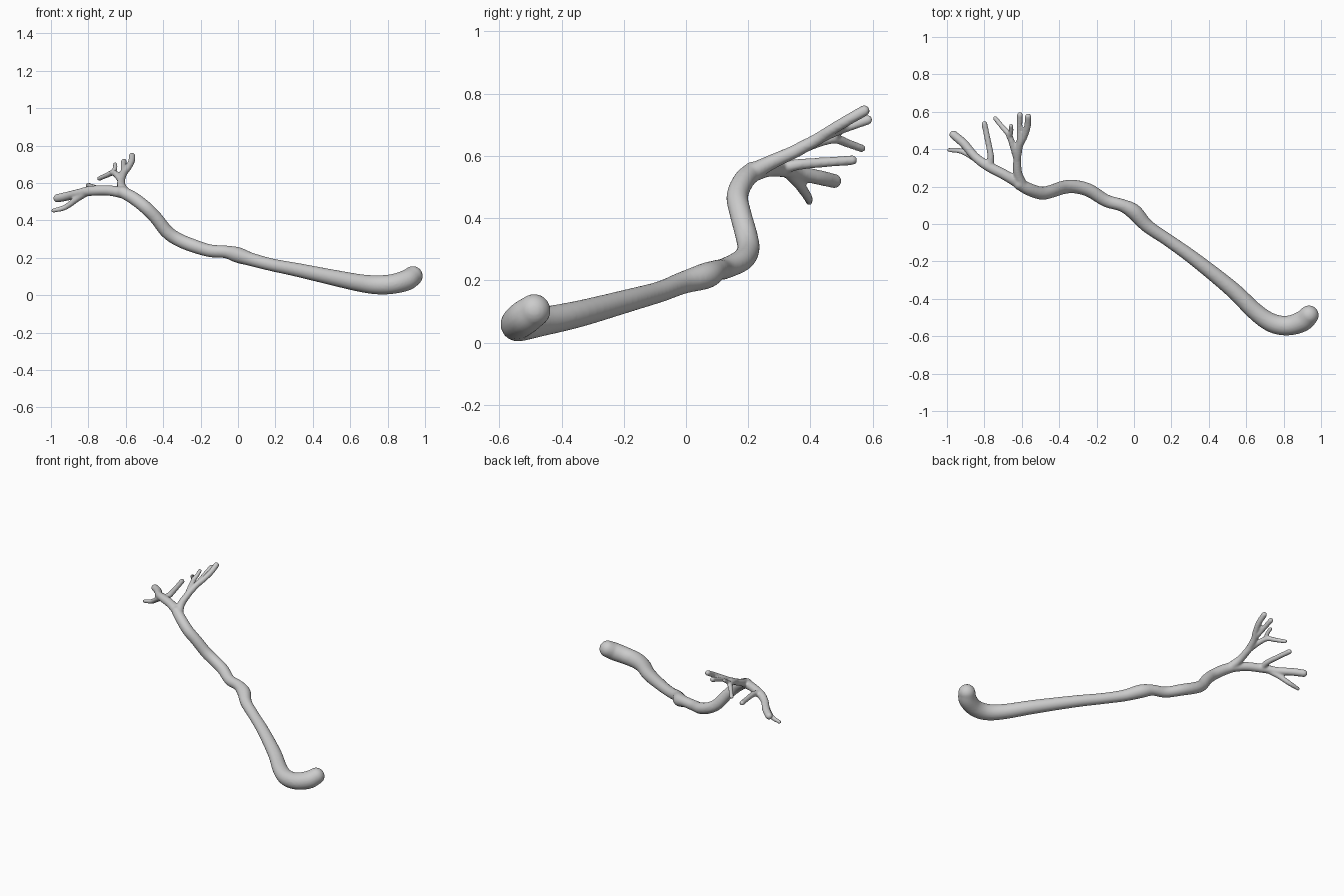
import bpy, bmesh
from mathutils import Vector, Matrix

SIDES, STEPS = 20, 6
bm = bmesh.new()


def spline(pts):
    """Catmull-Rom through (x, y, z, radius) points."""
    p = [Vector(q) for q in pts]
    p = [2 * p[0] - p[1]] + p + [2 * p[-1] - p[-2]]
    out = []
    for i in range(1, len(p) - 2):
        a, b, c, d = p[i - 1:i + 3]
        for k in range(STEPS):
            t = k / STEPS
            out.append(0.5 * (2 * b + (c - a) * t + (2 * a - 5 * b + 4 * c - d) * t ** 2
                              + (3 * b - a - 3 * c + d) * t ** 3))
    return out + [p[-2]]


def tube(pts):
    """Tapered round tube with ball ends."""
    s = spline(pts)
    pos = [v.to_3d() for v in s]
    rings, prev, frame = [], None, None
    circle = [Matrix.Rotation(6.2831853 * k / SIDES, 3, 'Z') @ Vector((1, 0, 0))
              for k in range(SIDES)]
    for i, v in enumerate(s):
        t = (pos[min(i + 1, len(s) - 1)] - pos[max(i - 1, 0)]).normalized()
        if frame is None:
            frame = Vector((0, 0, 1)).rotation_difference(t).to_matrix()
        else:
            frame = prev.rotation_difference(t).to_matrix() @ frame
        prev = t
        rings.append([bm.verts.new(pos[i] + frame @ c * v.w) for c in circle])
    for a, b in zip(rings, rings[1:]):
        for k in range(SIDES):
            j = (k + 1) % SIDES
            bm.faces.new((a[k], a[j], b[j], b[k]))
    bm.faces.new(rings[0][::-1])
    bm.faces.new(rings[-1])
    for i in (0, -1):
        bmesh.ops.create_uvsphere(bm, u_segments=SIDES, v_segments=12, radius=s[i].w,
                                  matrix=Matrix.Translation(pos[i]))


# Main trunk, from hooked bulb to first fork
tube([(.935, -.488, .103, .053), (.90, -.52, .08, .056), (.825, -.543, .06, .053),
      (.74, -.53, .056, .051), (.65, -.47, .066, .047), (.52, -.345, .092, .043),
      (.32, -.185, .135, .037), (.18, -.085, .163, .034), (.07, -.01, .192, .036),
      (0, .065, .215, .042), (-.065, .10, .232, .034), (-.15, .125, .238, .034),
      (-.24, .18, .265, .036), (-.32, .20, .298, .036), (-.38, .195, .34, .036),
      (-.44, .175, .415, .035), (-.495, .165, .47, .035), (-.56, .185, .52, .034),
      (-.615, .215, .55, .032)])

# Upper branch and its twigs
tube([(-.60, .21, .545, .03), (-.622, .275, .58, .024), (-.625, .36, .618, .021)])
tube([(-.625, .35, .615, .02), (-.645, .41, .64, .018), (-.668, .475, .655, .016),
      (-.705, .52, .64, .014), (-.742, .565, .624, .013)])
tube([(-.668, .465, .655, .015), (-.657, .495, .68, .013), (-.657, .525, .70, .012)])
tube([(-.625, .35, .615, .021), (-.612, .42, .652, .02), (-.588, .465, .682, .018),
      (-.57, .52, .715, .018), (-.566, .573, .745, .018)])
tube([(-.61, .43, .658, .018), (-.612, .50, .685, .015), (-.61, .584, .716, .016)])

# Lower branch and its twigs
tube([(-.60, .21, .545, .031), (-.69, .262, .56, .028), (-.785, .312, .558, .027),
      (-.85, .36, .545, .024), (-.91, .43, .53, .024), (-.965, .477, .519, .023)])
tube([(-.775, .305, .558, .022), (-.766, .36, .572, .018), (-.783, .455, .58, .016),
      (-.80, .535, .586, .016)])
tube([(-.81, .325, .55, .02), (-.865, .36, .512, .017), (-.925, .39, .47, .015),
      (-.987, .396, .453, .012)])

mesh = bpy.data.meshes.new("branching_vessel")
bm.to_mesh(mesh)
bm.free()
obj = bpy.data.objects.new("branching_vessel", mesh)
bpy.context.collection.objects.link(obj)

# Fuse the tubes into one smooth skin
fuse = obj.modifiers.new("fuse", 'REMESH')
fuse.mode = 'VOXEL'
fuse.voxel_size = 0.006
fuse.use_smooth_shade = True
soften = obj.modifiers.new("soften", 'SMOOTH')
soften.factor = 0.5
soften.iterations = 6
